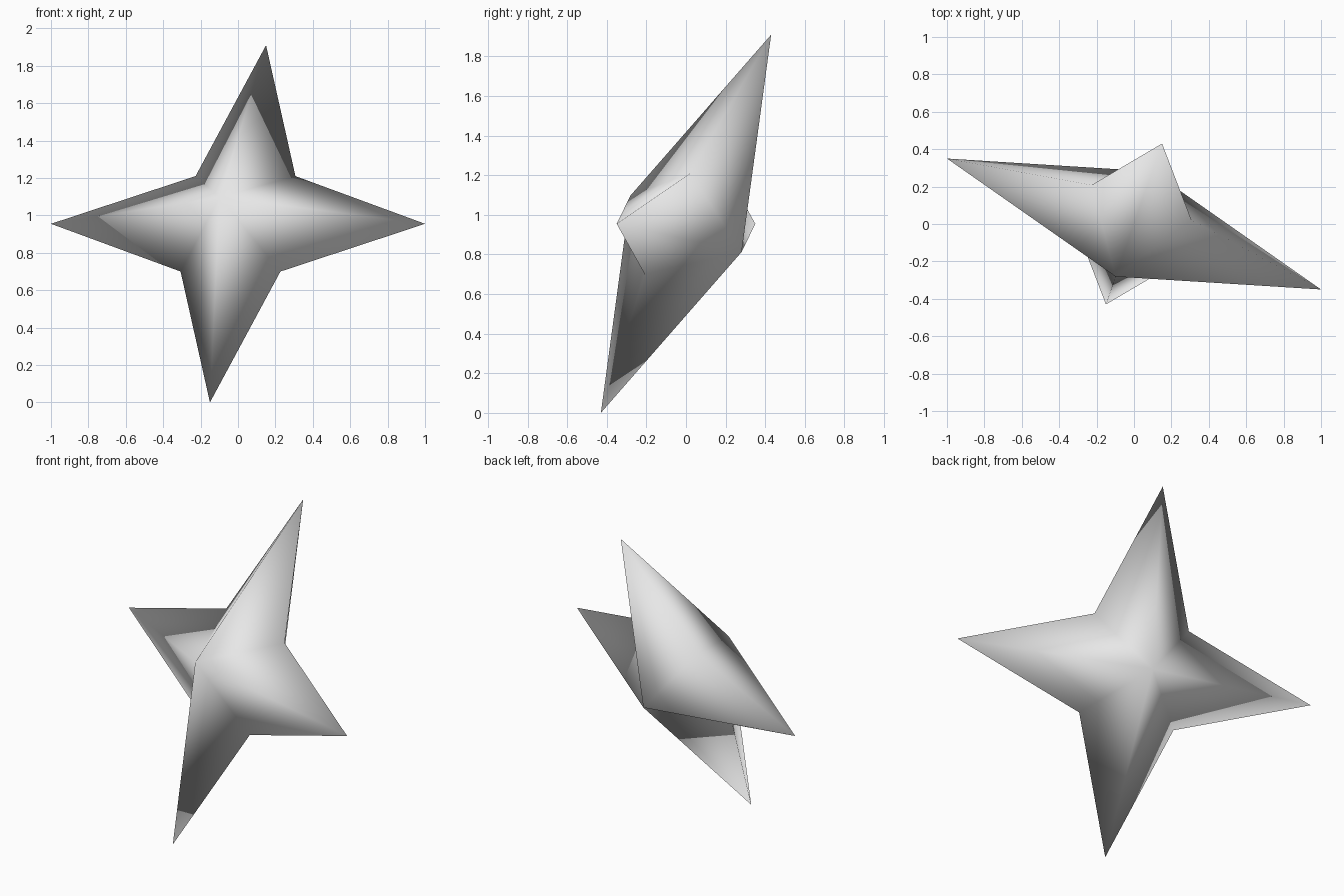
import bpy
import bmesh
from mathutils import Vector

default = bpy.data.objects.get("Cube")
if default:
    bpy.data.objects.remove(default, do_unlink=True)

# Tilted star frame: two perpendicular arms and the axis through the hubs
centre = Vector((0, 0, 0.955))
arm_up = Vector((0.15, 0.43, 0.955))
arm_side = Vector((1, -0.35, 0))
hub_axis = arm_side.cross(arm_up).normalized() * 0.33
NOTCH = 0.267

# Rim alternates between long tips and shallow notches
tips = [arm_side, arm_up, -arm_side, -arm_up]
rim = []
for i, tip in enumerate(tips):
    rim += [tip, (tip + tips[(i + 1) % 4]) * NOTCH]

# Join the rim to a raised hub on each side
bm = bmesh.new()
ring = [bm.verts.new(centre + p) for p in rim]
front_hub = bm.verts.new(centre + hub_axis)
back_hub = bm.verts.new(centre - hub_axis)
for i, a in enumerate(ring):
    b = ring[(i + 1) % len(ring)]
    bm.faces.new((a, b, front_hub))
    bm.faces.new((b, a, back_hub))
bmesh.ops.recalc_face_normals(bm, faces=bm.faces)
for face in bm.faces:
    face.smooth = True

mesh = bpy.data.meshes.new("four_point_star")
bm.to_mesh(mesh)
bm.free()
star = bpy.data.objects.new("four_point_star", mesh)
bpy.context.collection.objects.link(star)

# Single plain grey
grey = bpy.data.materials.new("light_grey")
grey.use_nodes = True
colour = (0.8, 0.8, 0.8, 1)
grey.diffuse_color = colour
grey.node_tree.nodes["Principled BSDF"].inputs["Base Color"].default_value = colour
mesh.materials.append(grey)
